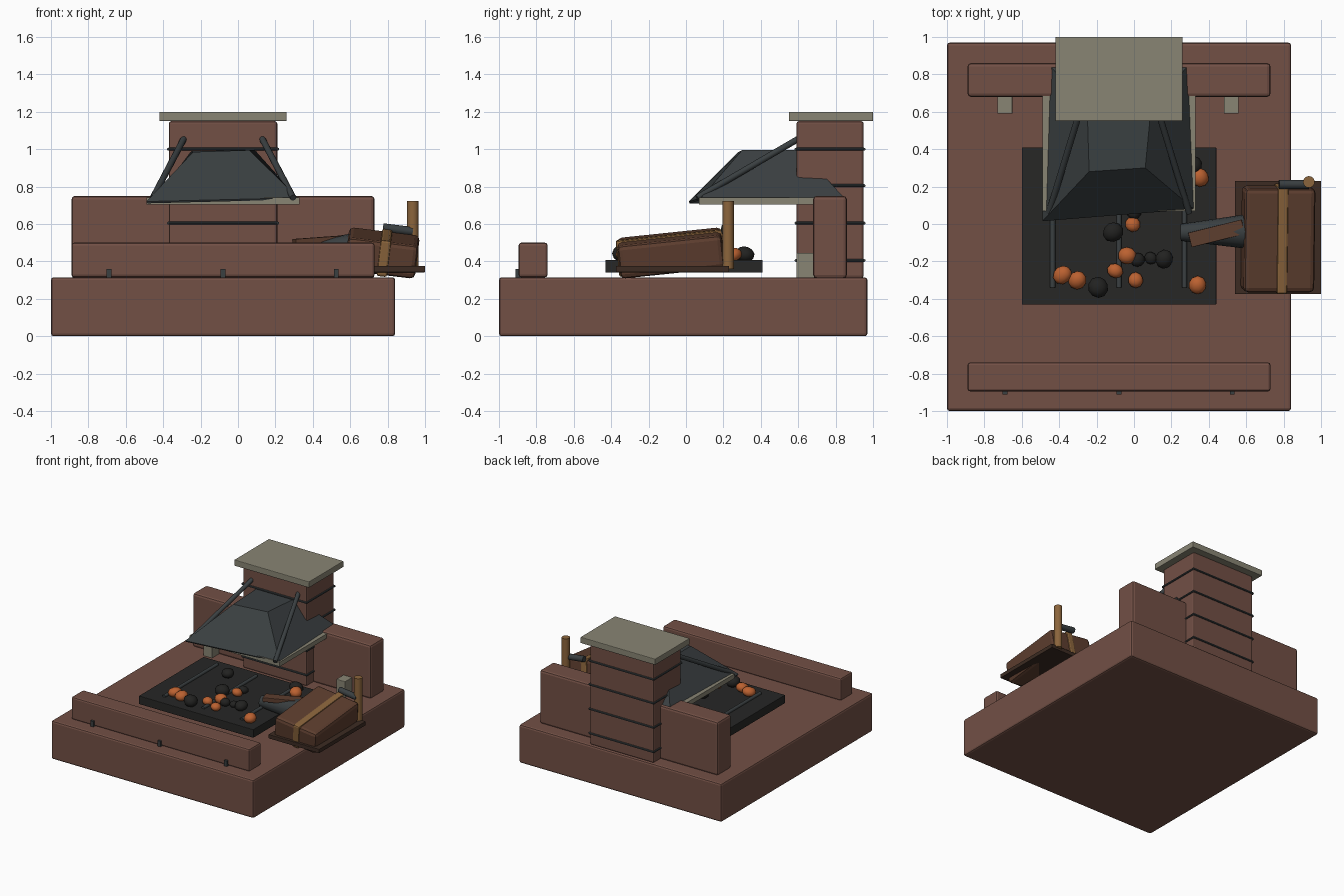
import bpy, bmesh, math, random
from mathutils import Vector, Matrix

if "Cube" in bpy.data.objects:
    bpy.data.objects.remove(bpy.data.objects["Cube"])

random.seed(4)


def mat(name, r, g, b):
    m = bpy.data.materials.new(name)
    m.diffuse_color = (r, g, b, 1)
    m.use_nodes = True
    m.node_tree.nodes["Principled BSDF"].inputs["Base Color"].default_value = m.diffuse_color
    return m


BRICK = mat("brick", .17, .08, .06)
STONE = mat("stone", .25, .235, .175)
IRON = mat("iron", .042, .05, .053)
ASH = mat("ash", .02, .02, .019)
COAL = mat("coal", .016, .016, .015)
EMBER = mat("ember", .5, .12, .03)
WOOD = mat("wood", .26, .13, .045)
DARKWOOD = mat("dark_wood", .045, .024, .016)
LEATHER = mat("leather", .11, .048, .028)


def finish(name, bm, material, smooth=False):
    bmesh.ops.recalc_face_normals(bm, faces=bm.faces)
    me = bpy.data.meshes.new(name)
    bm.to_mesh(me)
    bm.free()
    ob = bpy.data.objects.new(name, me)
    bpy.context.collection.objects.link(ob)
    me.materials.append(material)
    if smooth:
        for p in me.polygons:
            p.use_smooth = True
        me.set_sharp_from_angle(angle=math.radians(35))
    return ob


def box(name, lo, hi, material, bevel=0.0, rot=(0, 0, 0)):
    lo, hi = Vector(lo), Vector(hi)
    bm = bmesh.new()
    bmesh.ops.create_cube(bm, size=1)
    bmesh.ops.scale(bm, vec=hi - lo, verts=bm.verts)
    ob = finish(name, bm, material)
    ob.location = (lo + hi) / 2
    ob.rotation_euler = [math.radians(a) for a in rot]
    if bevel:
        b = ob.modifiers.new("bevel", 'BEVEL')
        b.width = bevel
        b.segments = 2
    return ob


def rod(name, a, b, r1, material, r2=None, sides=12):
    a, b = Vector(a), Vector(b)
    bm = bmesh.new()
    bmesh.ops.create_cone(bm, cap_ends=True, segments=sides, radius1=r1,
                          radius2=r1 if r2 is None else r2, depth=(b - a).length)
    q = (b - a).to_track_quat('Z', 'Y').to_matrix().to_4x4()
    bmesh.ops.transform(bm, matrix=Matrix.Translation((a + b) / 2) @ q, verts=bm.verts)
    return finish(name, bm, material, True)


# masonry
box("hearth_base", (-1, -1, 0), (.84, .97, .315), BRICK, .015)
box("front_ledge", (-.89, -.895, .315), (.73, -.74, .5), BRICK, .014)
box("back_wall", (-.89, .68, .31), (.73, .86, .75), BRICK, .018)
box("chimney", (-.37, .59, .31), (.21, .95, 1.15), BRICK, .014)
box("chimney_cap", (-.42, .55, 1.15), (.26, 1, 1.2), STONE, .005)
for i, x in enumerate((-.69, -.08, .525)):
    box(f"ledge_peg_{i}", (x - .013, -.912, .315), (x + .013, -.88, .36), IRON)
for i, x in enumerate((-.69, .52)):
    box(f"wall_bracket_{i}", (x - .04, .59, .31), (x + .04, .69, .445), STONE, .004)

# iron bands round the chimney
for i, z in enumerate((.405, .605, .805, 1.0)):
    c = [(-.372, .588, z), (.212, .588, z), (.212, .952, z), (-.372, .952, z)]
    for j in range(4):
        rod(f"chimney_band_{i}_{j}", c[j], c[(j + 1) % 4], .008, IRON, sides=8)

# hood: slightly dented sheet metal, open below
bm = bmesh.new()
low = [(-.49, .015, .72), (.32, .08, .74), (.30, .86, .725), (-.46, .86, .725)]
top = [(-.24, .28, .985), (.06, .30, .995), (.09, .61, .995), (-.25, .61, .99)]
lv = [bm.verts.new(p) for p in low]
tv = [bm.verts.new(p) for p in top]
for j in range(4):
    k = (j + 1) % 4
    bm.faces.new((lv[j], lv[k], tv[k], tv[j]))
bm.faces.new(tv)
hood = finish("hood", bm, IRON)
s = hood.modifiers.new("thickness", 'SOLIDIFY')
s.thickness = .012

# hood frame and stays
box("frame_left", (-.49, .07, .705), (-.45, .69, .742), STONE)
box("frame_right", (.29, .07, .705), (.33, .69, .742), STONE)
box("frame_front", (-.49, .07, .705), (.33, .105, .742), STONE)
for s_, n in ((-1, "left"), (1, "right")):
    rod(f"hood_stay_{n}", (-.08 + s_ * .21, .60, 1.055),
        (-.08 + s_ * .375, .06, .74), .017, IRON)

# fire bed with grate bars
box("fire_bed", (-.6, -.43, .34), (.44, .41, .408), ASH, .003)
for i, x in enumerate((-.435, -.08, .27)):
    rod(f"grate_bar_{i}", (x, -.34, .412), (x, .35, .412), .014, IRON)


def lump(name, x, y, r, material):
    bm = bmesh.new()
    bmesh.ops.create_icosphere(bm, subdivisions=2, radius=r)
    d = [Vector([random.uniform(-1, 1) for _ in range(3)]).normalized() for _ in range(4)]
    for v in bm.verts:
        n = v.co.normalized()
        v.co *= 1 + sum(.12 * max(0, n.dot(k)) ** 2 for k in d) - .1
        v.co.z *= .8
    ob = finish(name, bm, material, True)
    ob.location = (x, y, .408 + r * .6)


embers = [(-.38, -.27), (-.305, -.30), (-.01, 0), (-.04, -.17), (-.1, -.25),
          (.01, -.30), (.34, -.33), (.35, .25)]
coals = [(-.11, -.04), (-.19, -.34), (.02, -.19), (.09, -.185), (.16, -.19),
         (0, .06), (.31, .31), (-.25, .22)]
for i, (x, y) in enumerate(embers):
    lump(f"ember_{i}", x, y, .05 if i not in (2, 4, 5) else .042, EMBER)
for i, (x, y) in enumerate(coals):
    lump(f"coal_{i}", x, y, (.055, .057, .04, .034, .05, .04, .055, .05)[i], COAL)

# bellows
box("bellows_board", (.54, -.375, .342), (1, .23, .375), DARKWOOD, .003)
tilt = (6, 7, 0)
box("bellows_body", (.58, -.36, .355), (.96, .20, .535), LEATHER, .025, tilt)
box("bellows_strap", (.755, -.368, .347), (.812, .208, .543), WOOD, .012, tilt)
rod("bellows_nozzle", (.25, -.045, .445), (.60, -.04, .455), .045, IRON, .092, 16)
box("nozzle_flap", (.295, -.09, .495), (.59, -.01, .53), LEATHER, .003, (0, -4, 14))
rod("pump_post", (.935, .225, .36), (.935, .225, .722), .031, WOOD, sides=16)
rod("pump_handle", (.775, .212, .58), (.935, .212, .56), .024, IRON)
